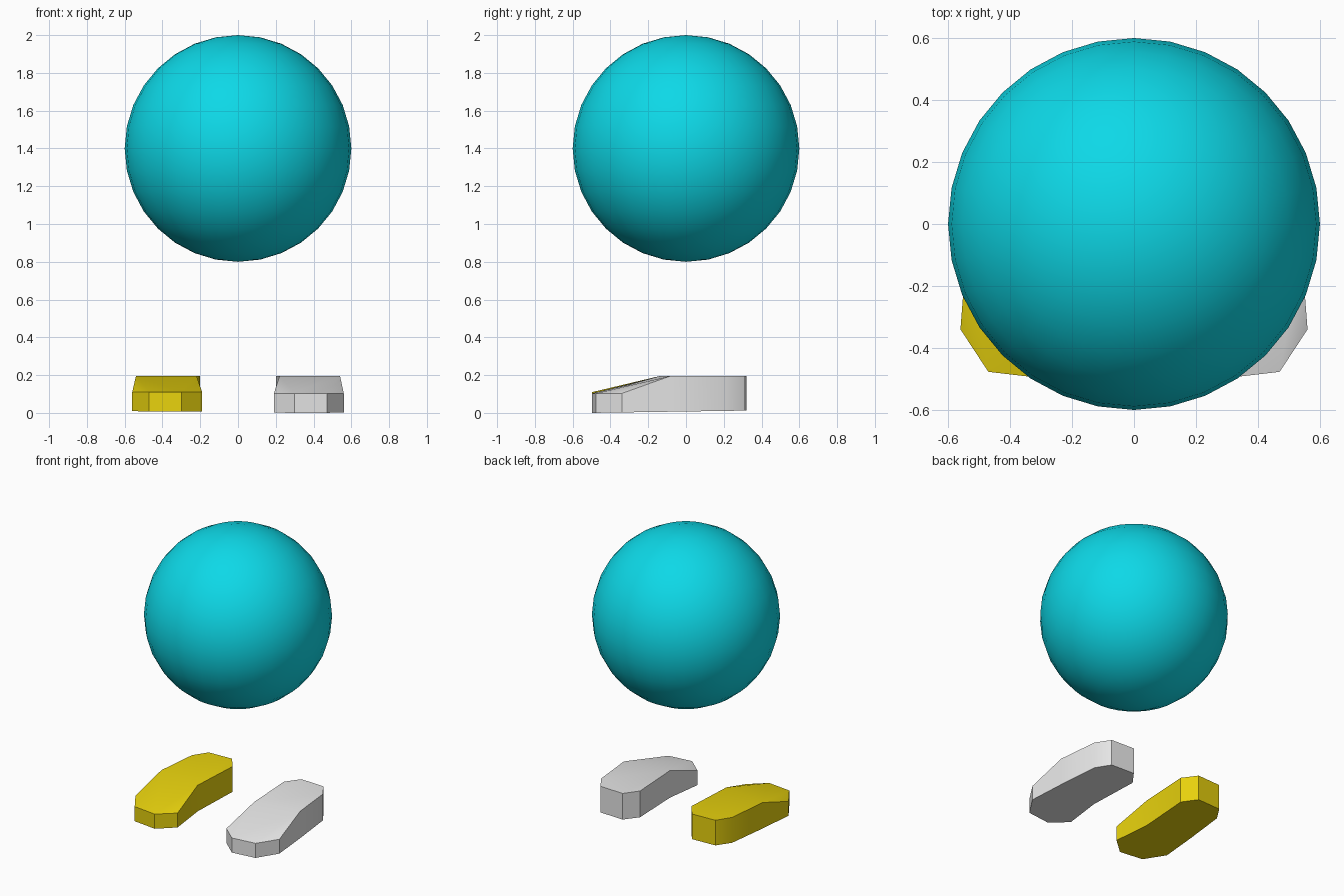
import bpy, bmesh, math

if "Cube" in bpy.data.objects:
    bpy.data.objects.remove(bpy.data.objects["Cube"])


def material(name, rgb):
    m = bpy.data.materials.new(name)
    m.diffuse_color = (*rgb, 1)
    m.use_nodes = True
    m.node_tree.nodes["Principled BSDF"].inputs["Base Color"].default_value = m.diffuse_color
    return m


def finish(bm, name, mat, angle):
    mesh = bpy.data.meshes.new(name)
    bm.to_mesh(mesh)
    bm.free()
    mesh.materials.append(mat)
    obj = bpy.data.objects.new(name, mesh)
    bpy.context.collection.objects.link(obj)
    bpy.ops.object.select_all(action='DESELECT')
    obj.select_set(True)
    bpy.context.view_layer.objects.active = obj
    bpy.ops.object.shade_smooth_by_angle(angle=math.radians(angle))
    return obj


cyan = material("cyan", (0.004, 0.69, 0.8))
yellow = material("yellow", (0.8, 0.64, 0.004))
light_grey = material("light_grey", (0.8, 0.8, 0.8))

# Floating round body
bm = bmesh.new()
bmesh.ops.create_uvsphere(bm, u_segments=32, v_segments=16, radius=0.6)
bmesh.ops.translate(bm, verts=bm.verts, vec=(0, 0, 1.4))
finish(bm, "body", cyan, 30)

# Foot outline seen from above, counter-clockwise: toe first, then heel
TOE = [(0.19, -0.40), (0.30, -0.497), (0.47, -0.477), (0.56, -0.34)]
HEEL = [(0.54, -0.08), (0.51, 0.215), (0.447, 0.312), (0.27, 0.32),
        (0.20, 0.225), (0.22, -0.135)]
# Flat heel top, sloping instep and its two side bevels (outline indices)
TOP = [(4, 5, 6, 7, 8, 9), (1, 2, 4, 9), (2, 3, 4), (0, 1, 9)]


def foot(name, side, mat, lift):
    bm = bmesh.new()
    outline = TOE + HEEL
    n = len(outline)
    low = [bm.verts.new((side * x, y, lift + 0.015 * (y + 0.5))) for x, y in outline]
    high = [bm.verts.new((side * x, y, 0.103 + lift if i < len(TOE) else 0.196))
            for i, (x, y) in enumerate(outline)]
    bm.faces.new(low)
    for face in TOP:
        bm.faces.new([high[i] for i in face])
    for i in range(n):
        j = (i + 1) % n
        bm.faces.new((low[i], low[j], high[j], high[i]))
    bmesh.ops.recalc_face_normals(bm, faces=bm.faces)
    finish(bm, name, mat, 30)


foot("right_foot", 1, light_grey, 0.0)
foot("left_foot", -1, yellow, 0.007)
